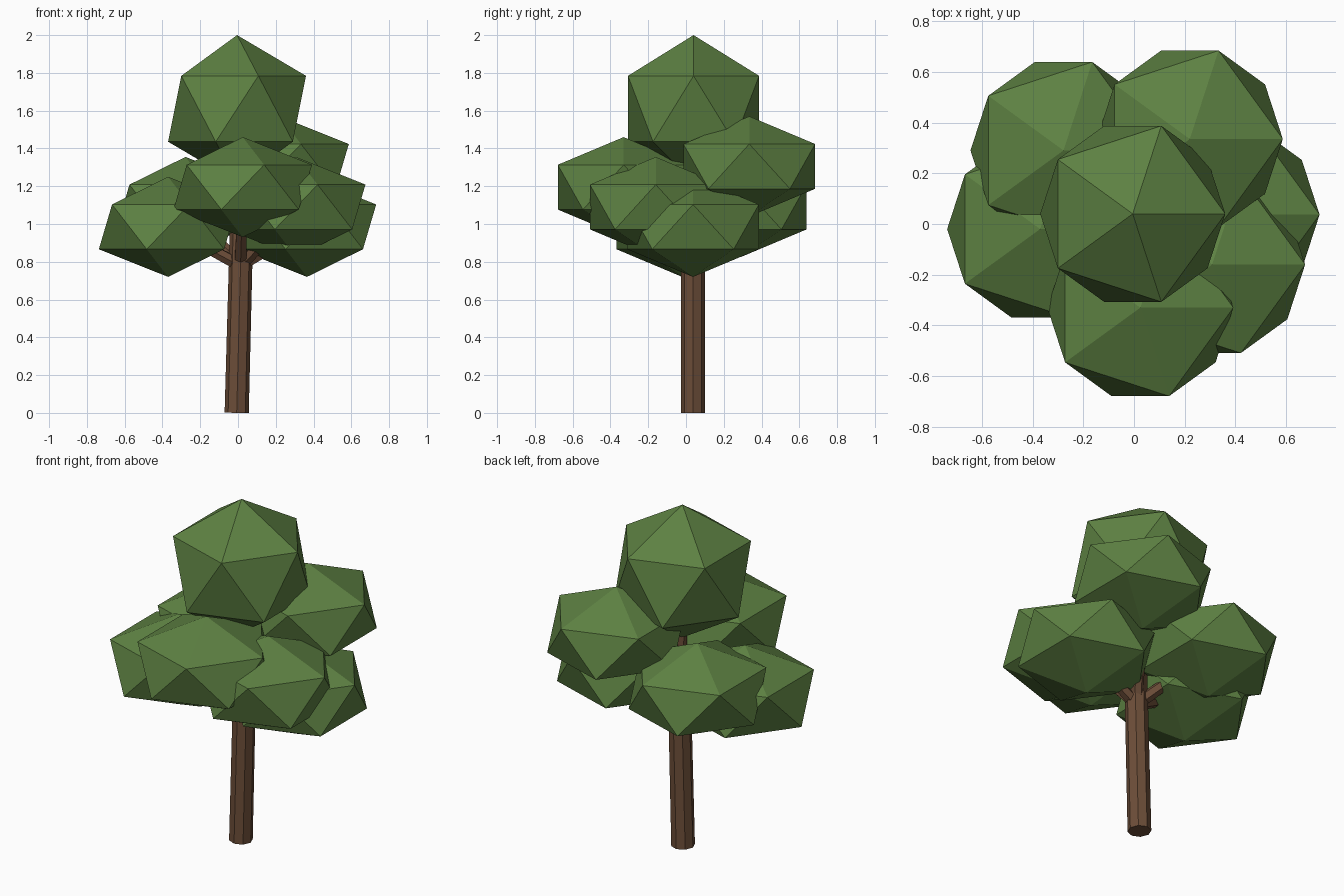
import bpy
from mathutils import Vector

if "Cube" in bpy.data.objects:
    bpy.data.objects.remove(bpy.data.objects["Cube"])


def material(name, rgb):
    m = bpy.data.materials.new(name)
    m.diffuse_color = (*rgb, 1)
    m.use_nodes = True
    m.node_tree.nodes["Principled BSDF"].inputs["Base Color"].default_value = m.diffuse_color
    return m


GREEN = material("leaf_green", (0.11, 0.22, 0.055))
BROWN = material("bark_brown", (0.15, 0.075, 0.04))


def limb(name, start, end, r1, r2, sides):
    """Tapered flat-sided cylinder between two points."""
    a, b = Vector(start), Vector(end)
    d = b - a
    bpy.ops.mesh.primitive_cone_add(vertices=sides, radius1=r1, radius2=r2,
                                    depth=d.length, location=(a + b) / 2)
    ob = bpy.context.object
    ob.rotation_euler = Vector((0, 0, 1)).rotation_difference(d.normalized()).to_euler()
    ob.name = name
    ob.data.materials.append(BROWN)
    return ob


def leaf_clump(name, centre, radius, height):
    """Squashed icosahedron of leaves."""
    bpy.ops.mesh.primitive_ico_sphere_add(subdivisions=1, radius=1, location=centre)
    ob = bpy.context.object
    ob.scale = (radius, radius, height)
    ob.name = name
    ob.data.materials.append(GREEN)
    return ob


# Trunk, leaning slightly to the right
limb("trunk", (-0.007, 0.037, 0), (0.018, 0.037, 0.95), 0.064, 0.062, 8)

# Leaf clumps, each carried by a branch
clumps = {
    "top": ((-0.005, 0.04, 1.61), 0.408, 0.39),
    "left": ((-0.37, -0.02, 0.985), 0.41, 0.265),
    "right": ((0.365, 0.037, 0.985), 0.41, 0.265),
    "front": ((0.025, -0.33, 1.195), 0.41, 0.265),
    "front_right": ((0.308, -0.16, 1.09), 0.41, 0.265),
    "back_left": ((-0.278, 0.29, 1.09), 0.41, 0.265),
    "back_right": ((0.22, 0.335, 1.305), 0.41, 0.265),
}
fork = Vector((0.013, 0.037, 0.78))
for name, (centre, radius, height) in clumps.items():
    leaf_clump(name + "_leaves", centre, radius, height)
    tip = fork.lerp(Vector(centre), 0.85)
    limb(name + "_branch", fork, tip, 0.036, 0.028, 6)
